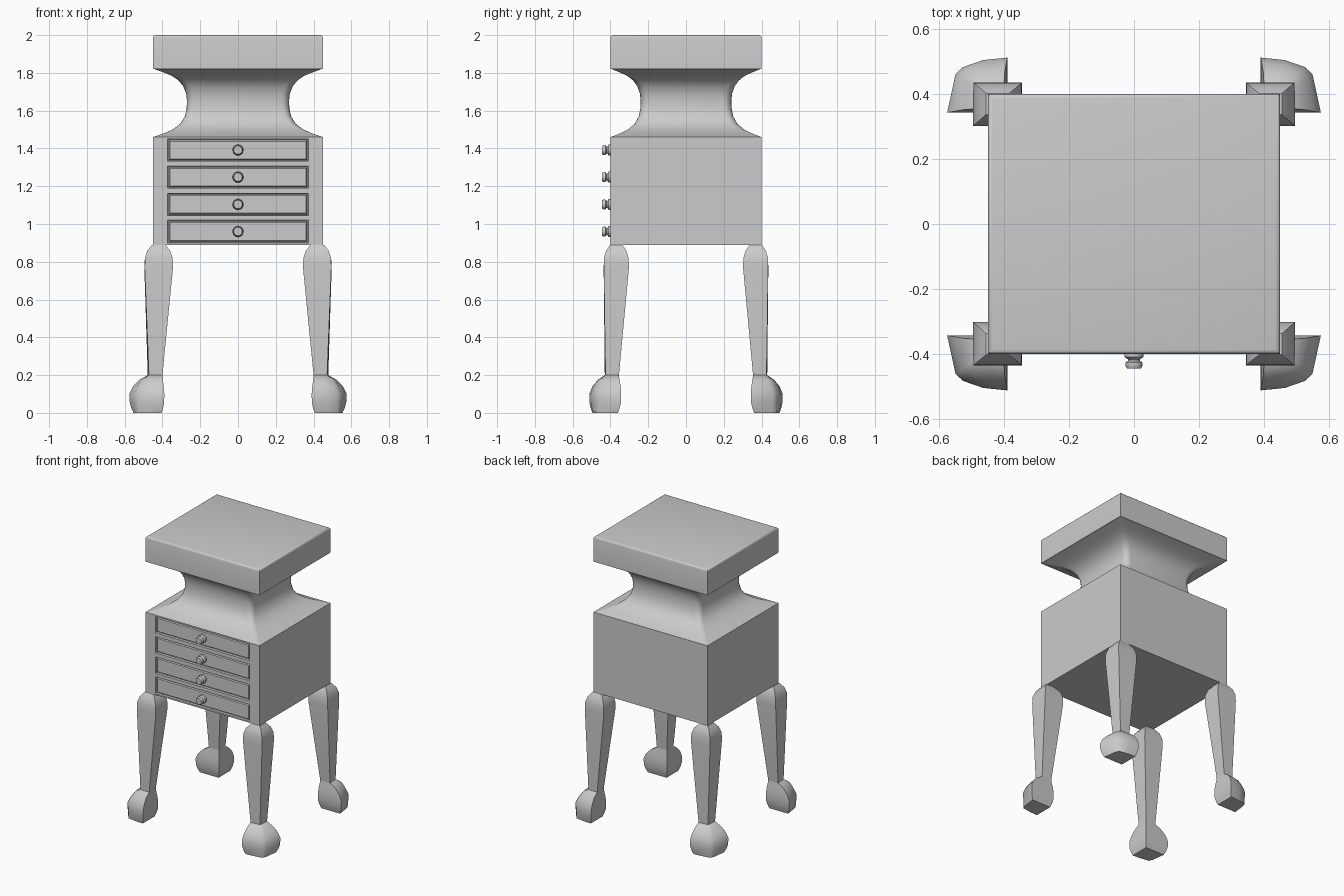
import bpy, bmesh, math
from mathutils import Vector

if "Cube" in bpy.data.objects:
    bpy.data.objects.remove(bpy.data.objects["Cube"])

W, D = 0.45, 0.40


def finish(name, bm, smooth=None):
    bmesh.ops.recalc_face_normals(bm, faces=bm.faces)
    me = bpy.data.meshes.new(name)
    bm.to_mesh(me)
    bm.free()
    ob = bpy.data.objects.new(name, me)
    bpy.context.collection.objects.link(ob)
    if smooth:
        bpy.ops.object.select_all(action='DESELECT')
        ob.select_set(True)
        bpy.context.view_layer.objects.active = ob
        bpy.ops.object.shade_smooth_by_angle(angle=math.radians(smooth))
    return ob


def loft(name, rings, smooth):
    bm = bmesh.new()
    vs = [[bm.verts.new(p) for p in r] for r in rings]
    n = len(vs[0])
    for a, b in zip(vs, vs[1:]):
        for i in range(n):
            j = (i + 1) % n
            bm.faces.new((a[i], a[j], b[j], b[i]))
    bm.faces.new(vs[0])
    bm.faces.new(vs[-1])
    return finish(name, bm, smooth)


def box(x, y, z0, z1):
    bm = bmesh.new()
    bmesh.ops.create_cube(bm, size=1)
    for v in bm.verts:
        v.co = Vector((v.co.x * 2 * x, v.co.y * 2 * y, z0 + (v.co.z + 0.5) * (z1 - z0)))
    return bm


# Top slab with a softly eased upper edge
bm = box(W, D, 1.82, 2.0)
top_edges = [e for e in bm.edges if all(v.co.z > 1.9 for v in e.verts)]
bmesh.ops.bevel(bm, geom=top_edges, offset=0.014, segments=3, profile=0.5, affect='EDGES')
finish("top_slab", bm, 35)


# Concave neck with rounded vertical corners
def rounded_rect(hx, hy, r, z):
    pts = []
    for k, (sx, sy) in enumerate(((1, 1), (-1, 1), (-1, -1), (1, -1))):
        for s in range(5):
            a = math.pi / 2 * (k + s / 4)
            pts.append((sx * (hx - r) + r * math.cos(a), sy * (hy - r) + r * math.sin(a), z))
    return pts


neck = [(1.46, 1.0), (1.48, 0.87), (1.50, 0.77), (1.53, 0.68), (1.57, 0.625), (1.61, 0.605),
        (1.65, 0.60), (1.69, 0.61), (1.73, 0.645), (1.76, 0.70), (1.785, 0.78), (1.803, 0.88), (1.822, 0.995)]
loft("neck", [rounded_rect(W * s, D * s, 0.003 + 0.1 * (1 - s), z) for z, s in neck], 40)

# Cabinet body with four recessed drawer fronts
drawers = [(0.90, 1.02), (1.045, 1.162), (1.19, 1.306), (1.333, 1.45)]
bm = box(W, D, 0.89, 1.46)
cuts = [((x, 0, 0), (1, 0, 0)) for x in (-0.372, 0.372)]
cuts += [((0, 0, z), (0, 0, 1)) for d in drawers for z in d]
for co, no in cuts:
    bmesh.ops.bisect_plane(bm, geom=bm.verts[:] + bm.edges[:] + bm.faces[:], plane_co=co, plane_no=no)
panels = []
for f in bm.faces:
    c = f.calc_center_median()
    if c.y < -D + 0.001 and abs(c.x) < 0.1 and any(a < c.z < b for a, b in drawers):
        panels.append(f)
for thick, depth in ((0.003, -0.014), (0.006, 0.0), (0.008, 0.009)):
    bmesh.ops.inset_individual(bm, faces=panels, thickness=thick, depth=depth)
finish("cabinet_with_drawers", bm)

# Turned drawer knobs
knob = [(0.029, 0.385), (0.029, 0.409), (0.018, 0.417), (0.018, 0.421),
        (0.026, 0.426), (0.027, 0.434), (0.022, 0.444)]
for i, (a, b) in enumerate(drawers):
    zc = (a + b) / 2
    rings = [[(r * math.cos(t * math.pi / 8), -y, zc + r * math.sin(t * math.pi / 8))
              for t in range(16)] for r, y in knob]
    loft(f"knob_{i + 1}", rings, 35)

# Legs: square tapered shaft and a ball foot whose outer corner is rounded
SQUARE = [(0, 0), (1, 0), (1, 0.71), (1, 1), (0.37, 1), (0, 1)]
ROUND = [(0, 0), (1, 0), (0.86, 0.70), (0.73, 0.83), (0.40, 0.955), (0, 1)]
# z, inner x, outer x, inner y, outer y, corner rounding
shaft = [(0.89, 0.385, 0.455, 0.337, 0.402, 0), (0.86, 0.360, 0.479, 0.316, 0.422, 0),
         (0.82, 0.346, 0.493, 0.304, 0.434, 0), (0.77, 0.344, 0.496, 0.302, 0.436, 0.05),
         (0.20, 0.400, 0.478, 0.355, 0.430, 0.3)]
foot = [(0.20, 0.400, 0.478, 0.355, 0.430, 0.3), (0.175, 0.398, 0.523, 0.352, 0.467, 0.7),
        (0.14, 0.393, 0.556, 0.346, 0.496, 1), (0.10, 0.390, 0.575, 0.343, 0.512, 1),
        (0.055, 0.391, 0.573, 0.344, 0.511, 1), (0.025, 0.397, 0.565, 0.352, 0.504, 0.85),
        (0.0, 0.405, 0.553, 0.360, 0.495, 0.6)]


def leg_ring(row, sx, sy):
    z, xi, xo, yi, yo, k = row
    pts = []
    for (u0, v0), (u1, v1) in zip(SQUARE, ROUND):
        u, v = u0 + (u1 - u0) * k, v0 + (v1 - v0) * k
        pts.append((sx * (xi + u * (xo - xi)), sy * (yi + v * (yo - yi)), z))
    return pts


for sy, fb in ((-1, "front"), (1, "back")):
    for sx, lr in ((-1, "left"), (1, "right")):
        loft(f"{fb}_{lr}_leg", [leg_ring(r, sx, sy) for r in shaft], 30)
        loft(f"{fb}_{lr}_foot", [leg_ring(r, sx, sy) for r in foot], 50)
